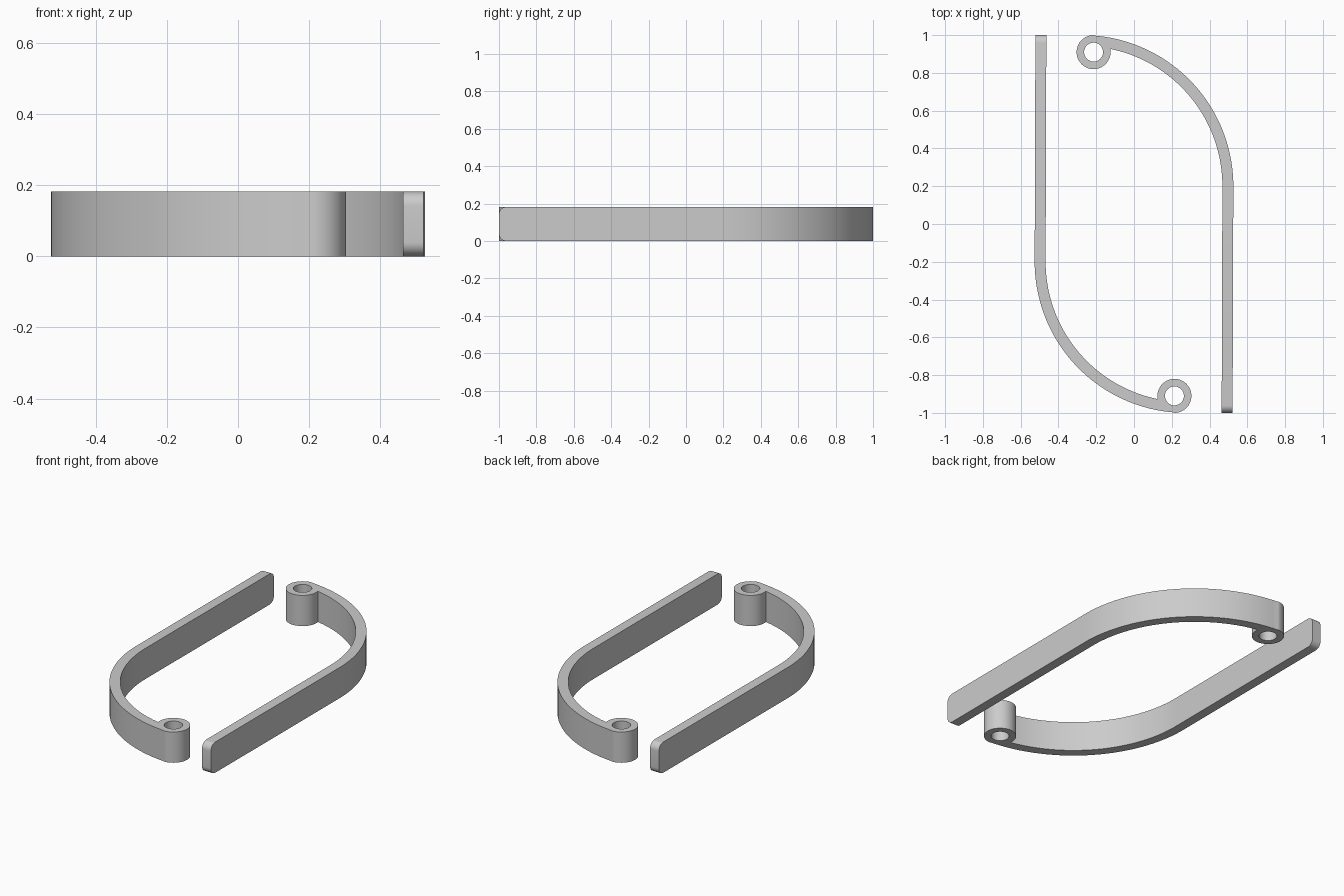
import bpy, bmesh
from math import atan2, hypot, acos, asin, sin, cos, pi
from mathutils import Vector

if "Cube" in bpy.data.objects:
    bpy.data.objects.remove(bpy.data.objects["Cube"])

HEIGHT, WALL = 0.182, 0.058
OUTER_X, BEND_Y, BEND_R = 0.526, 0.2, 0.8
EYE, EYE_R, HOLE_R = Vector((-0.214, 0.91)), 0.09, 0.05
LEAN = 0.004          # slight inward lean of the straight arm
TIP_R = 0.04

grey = bpy.data.materials.new("plain grey")
grey.use_nodes = True
colour = (0.6, 0.6, 0.6, 1)
grey.diffuse_color = colour
grey.node_tree.nodes["Principled BSDF"].inputs["Base Color"].default_value = colour


def arc(centre, radius, start, end, steps):
    angles = [start + (end - start) * i / steps for i in range(steps + 1)]
    return [Vector((centre.x + radius * cos(a), centre.y + radius * sin(a))) for a in angles]


def hook_outline():
    """Straight arm, bend and round eye as one closed outline."""
    centre = Vector((OUTER_X - BEND_R, BEND_Y))
    to_eye = EYE - centre
    gap, aim = to_eye.length, atan2(to_eye.y, to_eye.x)
    inner = BEND_R - WALL
    turn = acos((inner**2 - gap**2 - EYE_R**2) / (2 * gap * EYE_R))
    inner_end = aim - asin(EYE_R * sin(turn) / inner)
    tip = OUTER_X - LEAN
    points = [Vector((tip - WALL, -1)), Vector((tip, -1))]
    points += arc(centre, BEND_R, 0, aim, 40)
    points += arc(EYE, EYE_R, aim, aim - turn + 2 * pi, 48)[1:]
    points += arc(centre, inner, inner_end, 0, 40)[1:]
    return points


def make_hook(name, spin):
    bm = bmesh.new()
    face = bm.faces.new([bm.verts.new((p.x, p.y, 0)) for p in hook_outline()])
    grown = bmesh.ops.extrude_face_region(bm, geom=[face], use_keep_orig=True)
    bmesh.ops.translate(bm, vec=(0, 0, HEIGHT),
                        verts=[v for v in grown["geom"] if isinstance(v, bmesh.types.BMVert)])
    bmesh.ops.recalc_face_normals(bm, faces=bm.faces)
    # rounded corners at the free tip
    tips = [e for e in bm.edges if all(v.co.y < -0.99 for v in e.verts)
            and abs(e.verts[0].co.z - e.verts[1].co.z) < 0.01]
    bmesh.ops.bevel(bm, geom=tips, offset=TIP_R, segments=8, profile=0.5, affect='EDGES')
    mesh = bpy.data.meshes.new(name)
    bm.to_mesh(mesh)
    bm.free()
    mesh.materials.append(grey)
    hook = bpy.data.objects.new(name, mesh)
    bpy.context.collection.objects.link(hook)

    # pin hole through the eye
    bpy.ops.mesh.primitive_cylinder_add(vertices=48, radius=HOLE_R, depth=1,
                                        location=(EYE.x, EYE.y, 0))
    cutter = bpy.context.object
    cutter.hide_render = True
    cutter.data.materials.append(grey)
    cut = hook.modifiers.new("pin hole", 'BOOLEAN')
    cut.operation, cut.solver, cut.object = 'DIFFERENCE', 'EXACT', cutter
    bpy.ops.object.select_all(action='DESELECT')
    hook.select_set(True)
    bpy.context.view_layer.objects.active = hook
    bpy.ops.object.modifier_apply(modifier=cut.name)
    bpy.data.objects.remove(cutter)
    bpy.ops.object.shade_smooth_by_angle(angle=pi / 6)
    hook.rotation_euler.z = spin


make_hook("left_hook", 0)
make_hook("right_hook", pi)
